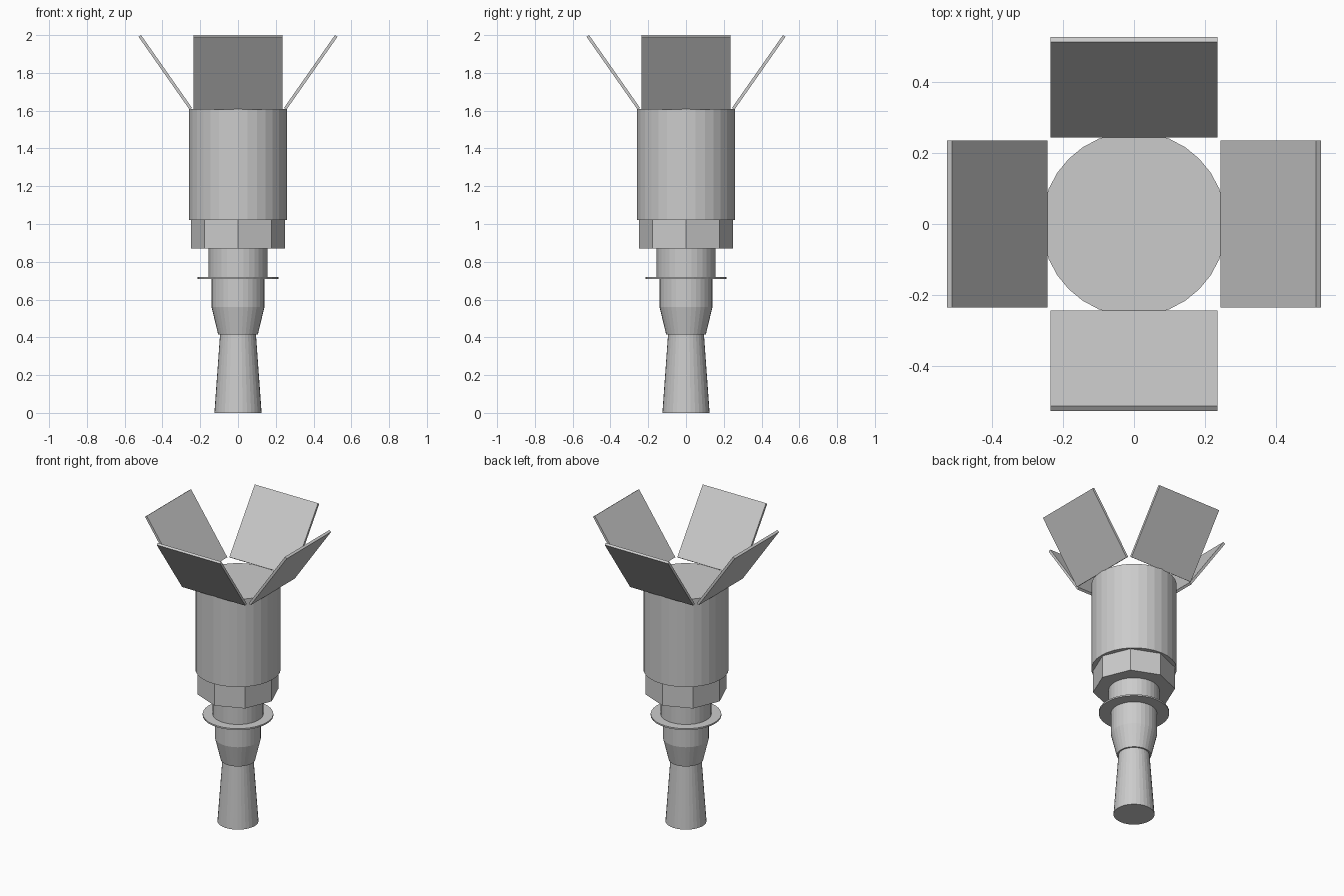
import bpy
import math
from mathutils import Matrix

cube = bpy.data.objects.get("Cube")
if cube:
    bpy.data.objects.remove(cube, do_unlink=True)

grey = bpy.data.materials.new("grey_metal")
grey.use_nodes = True
colour = (0.6, 0.6, 0.6, 1)
grey.diffuse_color = colour
grey.node_tree.nodes["Principled BSDF"].inputs["Base Color"].default_value = colour


def section(name, low, high, r_low, r_high=None, sides=32):
    """Round or faceted body section between two heights."""
    bpy.ops.mesh.primitive_cone_add(
        vertices=sides, radius1=r_low, radius2=r_high or r_low,
        depth=high - low, location=(0, 0, (low + high) / 2))
    obj = bpy.context.object
    obj.name = name
    obj.data.materials.append(grey)
    return obj


# Stacked body, from the flared nozzle up
section("nozzle_base", 0, 0.03, 0.1225)
section("nozzle", 0, 0.415, 0.125, 0.095)
section("tapered_collar", 0.415, 0.56, 0.105, 0.14)
section("lower_neck", 0.56, 0.71, 0.14)
section("flange", 0.71, 0.72, 0.215)
section("upper_neck", 0.72, 0.87, 0.155)
hub = section("octagonal_hub", 0.87, 1.02, 0.25, sides=8)
section("main_cylinder", 1.02, 1.61, 0.26)

# Four flat panels opened outwards around the top rim
for i, side in enumerate(("left", "back", "right", "front")):
    bpy.ops.mesh.primitive_cube_add(size=1)
    panel = bpy.context.object
    panel.name = side + "_panel"
    panel.data.transform(
        Matrix.Rotation(i * math.pi / 2, 4, "Z")
        @ Matrix.Translation((0.385, 0, 1.803))
        @ Matrix.Rotation(math.radians(-55), 4, "Y")
        @ Matrix.Diagonal((0.47, 0.47, 0.016, 1)))
    panel.data.materials.append(grey)
